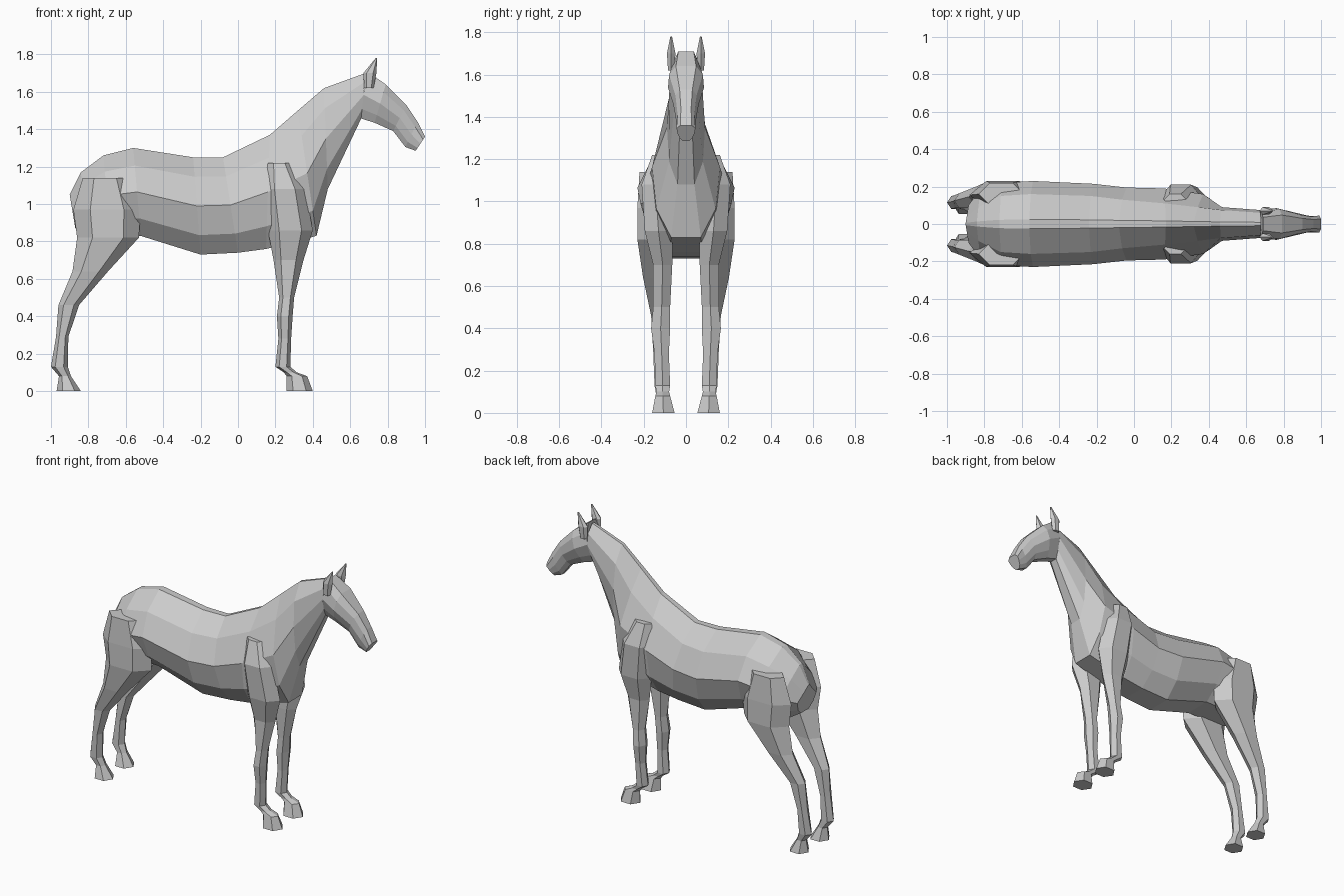
import bpy
import bmesh
from math import cos, sin, pi

# Remove the default object if it is there
default_object = bpy.data.objects.get("Cube")
if default_object:
    bpy.data.objects.remove(default_object, do_unlink=True)

# The one coat colour
coat = bpy.data.materials.new("plain grey")
grey = (0.6, 0.6, 0.6, 1)
coat.use_nodes = True
coat.diffuse_color = grey
for node in coat.node_tree.nodes:
    if node.type == "BSDF_PRINCIPLED":
        node.inputs["Base Color"].default_value = grey
        node.inputs["Roughness"].default_value = 0.8


def loft(name, rings, mirrored=False):
    """Skin a list of closed rings and cap both ends; optionally mirror across y."""
    bm = bmesh.new()
    loops = [[bm.verts.new(point) for point in ring] for ring in rings]
    count = len(loops[0])
    for lower, upper in zip(loops, loops[1:]):
        for i in range(count):
            j = (i + 1) % count
            bm.faces.new((lower[i], lower[j], upper[j], upper[i]))
    bm.faces.new(loops[0])
    bm.faces.new(loops[-1])
    bmesh.ops.recalc_face_normals(bm, faces=bm.faces)
    mesh = bpy.data.meshes.new(name)
    bm.to_mesh(mesh)
    bm.free()
    mesh.materials.append(coat)
    part = bpy.data.objects.new(name, mesh)
    bpy.context.collection.objects.link(part)
    if mirrored:
        mirror = part.modifiers.new("mirror", "MIRROR")
        mirror.use_axis = (False, True, False)
        mirror.use_mirror_merge = False
    return part


def slice_ring(top, bottom, upper, middle, lower, ridge):
    """Symmetric cross-section hung between a top and a bottom point (x, z)."""
    outline = [(0, upper * ridge), (0.2, upper), (0.5, middle),
               (0.8, lower), (1, lower * 0.5)]
    side = []
    for t, width in outline:
        x = top[0] + (bottom[0] - top[0]) * t
        z = top[1] + (bottom[1] - top[1]) * t
        side.append((x, width, z))
    return side + [(x, -y, z) for x, y, z in reversed(side)]


def limb_ring(x, y, z, length, width, sides=6):
    """Level ring around a limb, with half sizes along x and y."""
    angles = [2 * pi * i / sides for i in range(sides)]
    return [(x + length * cos(a), y + width * sin(a) / sin(pi / 3), z)
            for a in angles]


# Torso and neck: top point, bottom point, upper / middle / lower half widths
torso = [
    ((-.9, 1.05), (-.87, .87), .04, .1, .08),
    ((-.84, 1.17), (-.8, .83), .09, .19, .14),
    ((-.72, 1.26), (-.68, .83), .15, .22, .17),
    ((-.56, 1.3), (-.52, .83), .16, .23, .18),
    ((-.24, 1.25), (-.2, .73), .15, .215, .17),
    ((-.08, 1.25), (0, .74), .13, .195, .16),
    ((.17, 1.37), (.15, .76), .11, .19, .16),
    ((.32, 1.5), (.42, .83), .09, .16, .14),
    ((.46, 1.62), (.48, 1.08), .075, .09, .08),
    ((.68, 1.7), (.66, 1.46), .06, .075, .05),
]
loft("torso_and_neck", [slice_ring(*row, ridge=0.15) for row in torso])

# Head: flat forehead tapering to the muzzle
head = [
    ((.69, 1.71), (.65, 1.46), .06, .075, .05),
    ((.79, 1.64), (.73, 1.435), .08, .085, .055),
    ((.9, 1.53), (.83, 1.39), .05, .06, .045),
    ((.96, 1.44), (.895, 1.305), .04, .045, .035),
    ((1, 1.36), (.95, 1.285), .045, .04, .03),
]
loft("head", [slice_ring(*row, ridge=0.6) for row in head])

# Ears: x, y, z, half length, half width
ear = [
    (.7, .07, 1.62, .025, .015),
    (.705, .07, 1.7, .035, .02),
    (.74, .07, 1.78, .004, .004),
]
loft("ears", [limb_ring(*row) for row in ear], mirrored=True)

# Front legs from shoulder to fetlock, then pastern and hoof
front_leg = [
    (.22, .13, 1.22, .06, .03),
    (.25, .145, 1.08, .11, .065),
    (.28, .13, .86, .12, .065),
    (.27, .11, .7, .08, .045),
    (.26, .115, .5, .04, .04),
    (.25, .12, .4, .042, .045),
    (.25, .115, .28, .034, .034),
    (.24, .11, .13, .04, .035),
    (.28, .11, .1, .035, .03),
    (.315, .11, .08, .055, .035),
    (.33, .107, 0, .07, .053),
]
loft("front_legs", [limb_ring(*row) for row in front_leg], mirrored=True)

# Hind legs from thigh through hock to hoof
hind_leg = [
    (-.71, .16, 1.14, .12, .06),
    (-.7, .155, .97, .18, .075),
    (-.695, .15, .82, .165, .08),
    (-.79, .145, .64, .095, .058),
    (-.905, .125, .46, .055, .04),
    (-.94, .12, .29, .033, .035),
    (-.955, .115, .13, .045, .034),
    (-.925, .11, .08, .032, .03),
    (-.905, .107, 0, .065, .053),
]
loft("hind_legs", [limb_ring(*row) for row in hind_leg], mirrored=True)
